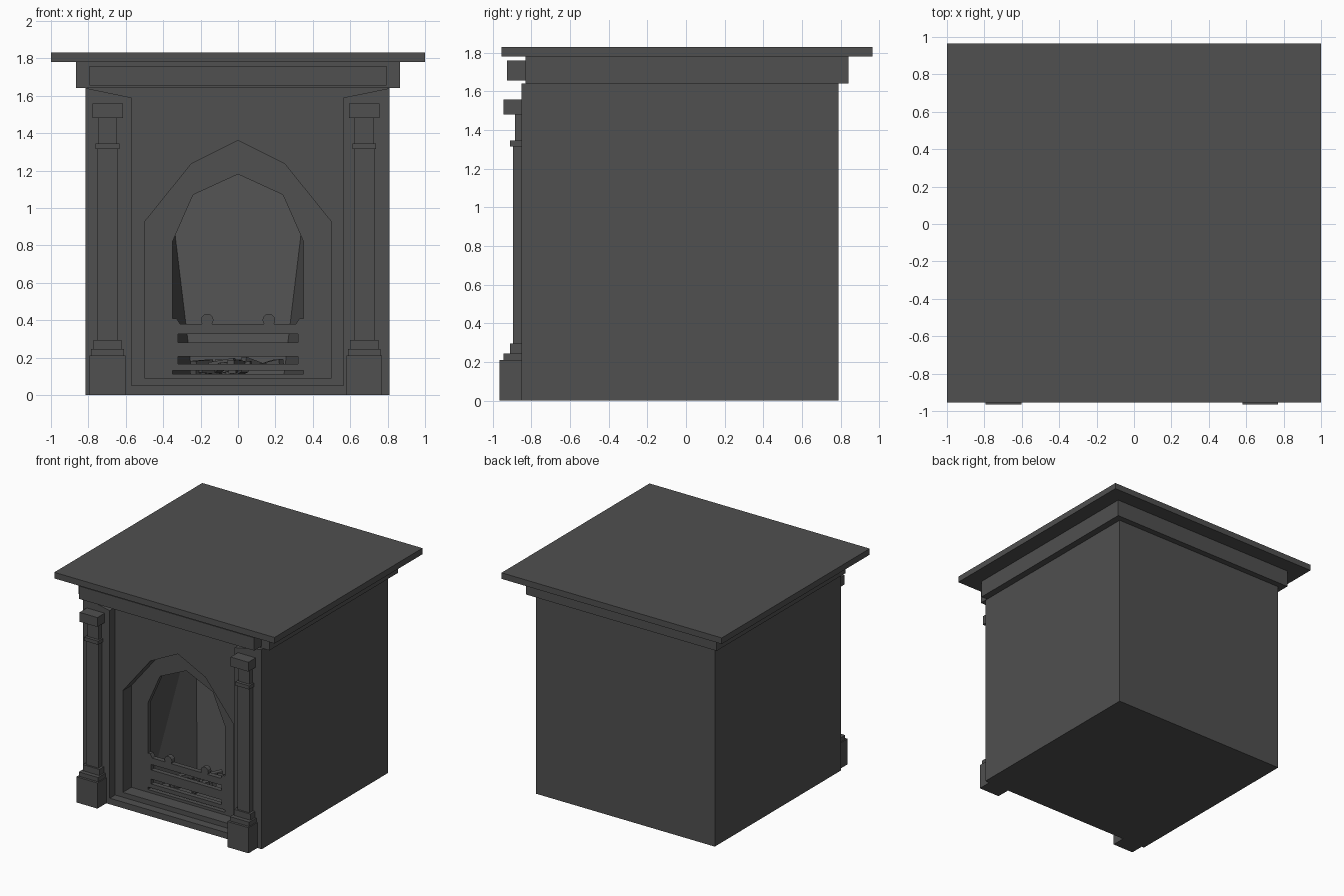
import bpy, bmesh, math, random
from mathutils import Vector, Matrix

old = bpy.data.objects.get("Cube")
if old:
    bpy.data.objects.remove(old)

iron = bpy.data.materials.new("charcoal_iron")
iron.use_nodes = True
COLOR = (0.08, 0.08, 0.08, 1)
iron.diffuse_color = COLOR
iron.node_tree.nodes["Principled BSDF"].inputs["Base Color"].default_value = COLOR


def finish(name, bm):
    bmesh.ops.recalc_face_normals(bm, faces=bm.faces)
    mesh = bpy.data.meshes.new(name)
    bm.to_mesh(mesh)
    bm.free()
    mesh.materials.append(iron)
    obj = bpy.data.objects.new(name, mesh)
    bpy.context.collection.objects.link(obj)
    return obj


def prism(name, outline, y0, y1):
    """Extrude an x-z outline from y0 to y1."""
    bm = bmesh.new()
    face = bm.faces.new([bm.verts.new((x, y0, z)) for x, z in outline])
    ext = bmesh.ops.extrude_face_region(bm, geom=[face])
    verts = [v for v in ext["geom"] if isinstance(v, bmesh.types.BMVert)]
    bmesh.ops.translate(bm, verts=verts, vec=(0, y1 - y0, 0))
    return finish(name, bm)


def box(name, x0, x1, y0, y1, z0, z1):
    return prism(name, [(x0, z0), (x1, z0), (x1, z1), (x0, z1)], y0, y1)


def mirrored(half):
    """Complete an outline whose right half runs bottom to top."""
    return half + [(-x, z) for x, z in reversed(half) if x > 0]


def cut(target, cutter):
    mod = target.modifiers.new("cut", 'BOOLEAN')
    mod.operation = 'DIFFERENCE'
    mod.solver = 'EXACT'
    mod.object = cutter
    cutter.hide_render = True
    bpy.context.view_layer.objects.active = target
    bpy.ops.object.modifier_apply(modifier=mod.name)
    bpy.data.objects.remove(cutter)


# Main block with the stepped recesses of the front
body = box("body", -0.815, 0.81, -0.85, 0.79, 0, 1.64)
cut(body, prism("recess_cutter", [(-0.57, 0.05), (0.565, 0.05), (0.565, 1.59),
                                  (0.86, 1.65), (-0.86, 1.65), (-0.57, 1.59)], -1, -0.78))
cut(body, prism("arch_cutter", mirrored([(0.5, 0.09), (0.5, 0.925), (0.25, 1.235), (0, 1.36)]),
                -1, -0.67))

# Tapering firebox behind the front plate
bm = bmesh.new()
for s in (-1, 1):
    for x, y, z in ((0.36, -0.63, 0.1), (0.245, -0.18, 0.1), (0.4, -0.63, 1.3), (0.39, 0.01, 1.3)):
        bm.verts.new((s * x, y, z))
bmesh.ops.convex_hull(bm, input=bm.verts)
cut(body, finish("firebox_cutter", bm))

# Arched opening and the slots of the grate
cut(body, prism("opening_cutter", mirrored([(0.31, 0.38), (0.33, 0.41), (0.35, 0.41), (0.35, 0.82),
                                            (0.24, 1.07), (0, 1.18)]), -1, -0.6))
for half, z0, z1 in ((0.32, 0.28, 0.325), (0.32, 0.165, 0.205), (0.35, 0.112, 0.132)):
    cut(body, box("slot_cutter", -half, half, -1, -0.6, z0, z1))

# Round knobs on the top bar
for side, x in (("right", -0.165), ("left", 0.165)):
    ring = [(x + 0.034 * math.cos(a), 0.4 + 0.034 * math.sin(a))
            for a in (i * math.tau / 12 for i in range(12))]
    prism(side + "_grate_knob", ring, -0.67, -0.63)

# Loose coals on the hearth
random.seed(4)
bm = bmesh.new()
for i in range(22):
    place = Vector((random.uniform(-0.2, 0.2), random.uniform(-0.5, -0.24), random.uniform(0.12, 0.17)))
    turn = Matrix.Rotation(random.uniform(0, math.pi), 4, 'Z') @ Matrix.Rotation(random.uniform(-0.3, 0.3), 4, 'X')
    size = Matrix.Diagonal((0.04, 0.14, 0.035, 1))
    bmesh.ops.create_cube(bm, size=1, matrix=Matrix.Translation(place) @ turn @ size)
finish("coals", bm)

# Pilasters: half width, front y, bottom z, top z
TIERS = {
    "base": (0.096, -0.965, 0, 0.21),
    "plinth": (0.088, -0.945, 0.21, 0.245),
    "foot": (0.075, -0.91, 0.245, 0.295),
    "shaft": (0.055, -0.895, 0.295, 1.315),
    "ring": (0.064, -0.91, 1.315, 1.345),
    "neck": (0.051, -0.885, 1.345, 1.48),
    "capital": (0.081, -0.945, 1.48, 1.557),
}
for side, x in (("right", -0.697), ("left", 0.675)):
    for part, (half, front, z0, z1) in TIERS.items():
        box(side + "_pilaster_" + part, x - half, x + half, front, -0.84, z0, z1)

# Cornice, frieze board and mantel shelf
box("cornice", -0.867, 0.867, -0.83, 0.84, 1.64, 1.78)
box("frieze_board", -0.795, 0.795, -0.925, -0.83, 1.655, 1.76)
box("mantel_shelf", -1, 1, -0.955, 0.965, 1.78, 1.83)
